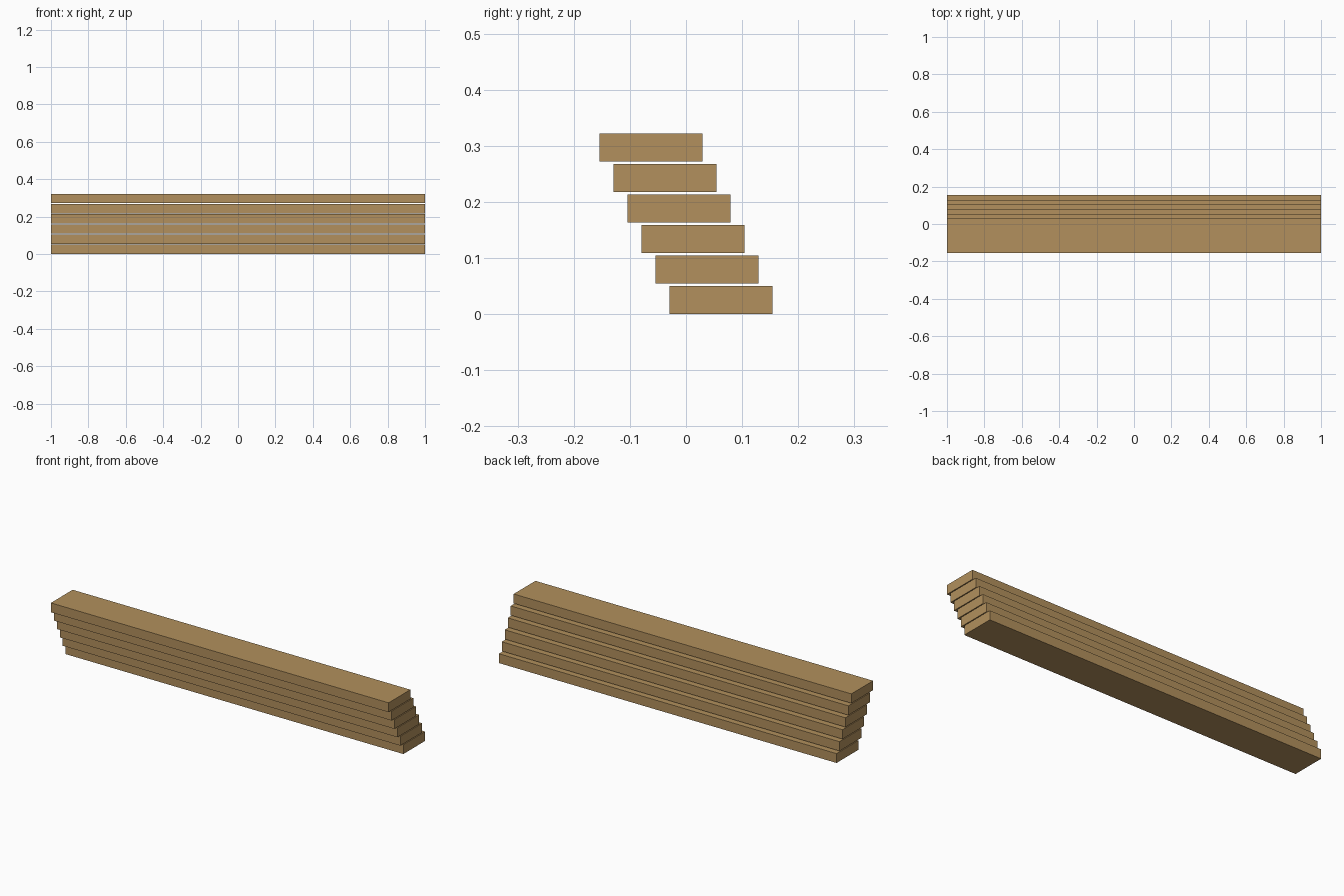
import bpy

cube = bpy.data.objects.get("Cube")
if cube:
    bpy.data.objects.remove(cube, do_unlink=True)

# Wood colour
wood = bpy.data.materials.new("light_brown_wood")
wood.use_nodes = True
colour = (0.445, 0.279, 0.109, 1)
wood.diffuse_color = colour
wood.node_tree.nodes["Principled BSDF"].inputs["Base Color"].default_value = colour

COUNT = 6
LENGTH, WIDTH, THICKNESS = 2.0, 0.184, 0.05
RISE, SHIFT = 0.0544, 0.025


def add_plank(index):
    """One plank, raised and slid forward from the plank below."""
    y = (COUNT - 1) * SHIFT / 2 - index * SHIFT
    z = THICKNESS / 2 + index * RISE
    bpy.ops.mesh.primitive_cube_add(size=1, location=(0, y, z))
    plank = bpy.context.object
    plank.name = f"plank_{index + 1}"
    plank.scale = (LENGTH, WIDTH, THICKNESS)
    bpy.ops.object.transform_apply(location=False, rotation=False, scale=True)
    plank.data.materials.append(wood)


# Stepped stack of planks
for i in range(COUNT):
    add_plank(i)
